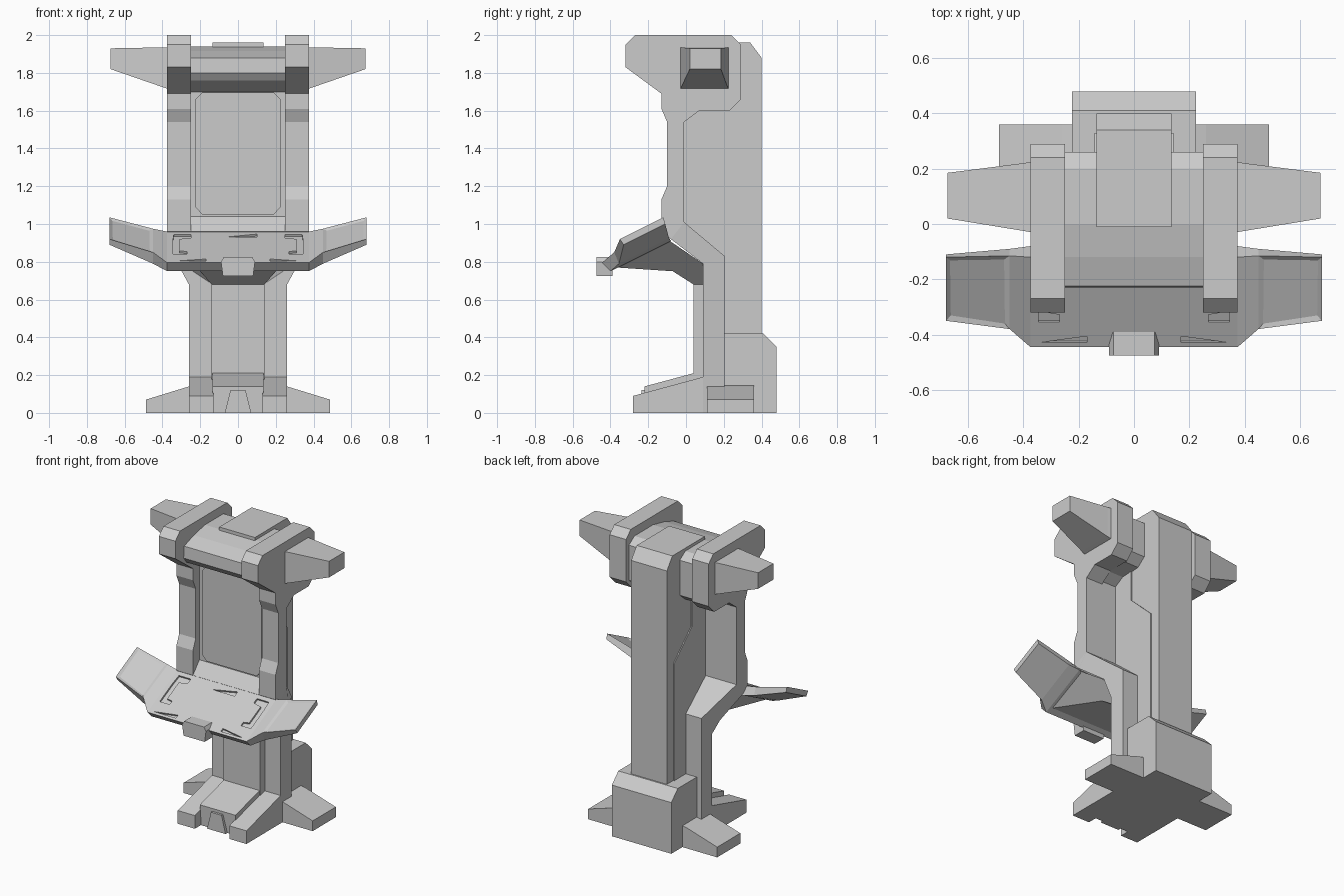
import bpy, bmesh
from mathutils import Vector

if "Cube" in bpy.data.objects:
    bpy.data.objects.remove(bpy.data.objects["Cube"])


def loft(name, rings, mirror=False, inset=None):
    """Skin closed rings of 3D points and cap both ends."""
    bm = bmesh.new()
    vs = [[bm.verts.new(p) for p in r] for r in rings]
    n = len(rings[0])
    for a, b in zip(vs, vs[1:]):
        for i in range(n):
            j = (i + 1) % n
            bm.faces.new((a[i], a[j], b[j], b[i]))
    bm.faces.new(vs[0])
    bm.faces.new(vs[-1])
    bmesh.ops.recalc_face_normals(bm, faces=bm.faces)
    if inset:
        bm.normal_update()
        picked = [f for f in bm.faces if inset(f)]
        bmesh.ops.inset_individual(bm, faces=picked, thickness=0.025, depth=-0.008)
    me = bpy.data.meshes.new(name)
    bm.to_mesh(me)
    bm.free()
    ob = bpy.data.objects.new(name, me)
    bpy.context.collection.objects.link(ob)
    if mirror:
        ob.modifiers.new("Mirror", "MIRROR")
    return ob


def prism(name, pts, x1, x0=None):
    """Side profile (y, z[, half width]); centred, or a mirrored pair from x0 to x1."""
    if x0 is None:
        w = [p[2] if len(p) > 2 else x1 for p in pts]
        return loft(name, [[(s * x, p[0], p[1]) for x, p in zip(w, pts)] for s in (-1, 1)])
    return loft(name, [[(x, p[0], p[1]) for p in pts] for x in (x0, x1)], True)


def quad(x, y0, y1, z0, z1):
    return [(x, y0, z0), (x, y1, z0), (x, y1, z1), (x, y0, z1)]


def front_plate(name, pts, y0, y1):
    return loft(name, [[(x, y, z) for x, z in pts] for y in (y0, y1)])


# Side rails with enlarged heads
prism("side_rail", [(-.27, 2), (.24, 2), (.29, 1.95), (.29, 1.66), (.23, 1.6), (.07, 1.6),
                    (-.01, 1.54), (-.01, 1.01), (-.08, .92), (-.13, .96), (-.13, 1.13), (-.10, 1.2),
                    (-.10, 1.54), (-.13, 1.61), (-.13, 1.69), (-.32, 1.83), (-.32, 1.95)], .375, .25)

# Plate between the rails, and the chamfered screen
prism("centre_plate", [(-.01, 1.75), (-.01, 1.0), (-.08, .92), (-.13, .96), (-.06, 1.04), (-.06, 1.75)], .25)
front_plate("screen", [(-.225, 1.09), (-.19, 1.05), (.19, 1.05), (.225, 1.09),
                       (.225, 1.66), (.19, 1.695), (-.19, 1.695), (-.225, 1.66)], -.07, -.03)

# Roof block between the heads
prism("roof", [(-.06, 1.7), (-.2, 1.76), (-.23, 1.8), (-.225, 1.88), (-.12, 1.915), (0, 1.94), (.2, 1.94),
               (.26, 1.9), (.26, 1.66), (.2, 1.61), (.06, 1.6), (-.01, 1.56)], .25)

# Back spine folding over the roof, slightly wider core beside it
prism("spine", [(-.01, 1.96), (.34, 1.96), (.40, 1.88), (.40, .3), (.15, .3), (.15, .84), (-.03, 1)], .135)
prism("spine_core", [(-.03, 1.8), (.14, 1.8), (.14, 1.4), (.33, 1.22), (.33, .42), (.15, .42),
                     (.15, .84), (-.03, 1)], .142)
prism("spine_base", [(.18, 0), (.48, 0), (.48, .35), (.41, .42), (.18, .42)], .225)

# Lower column sweeping backwards from the rails
prism("column", [(-.13, .96, .375), (-.08, .92, .375), (.09, .79, .32), (.09, .68, .26), (.09, 0, .26),
                 (.205, 0, .26), (.205, .83, .26), (-.01, 1.01, .375)], .26)
prism("column_front", [(.04, .1), (.04, .69), (.12, .75), (.12, .1)], .14)

# Console tray with raised wings
half = [(.375, (-.12, .96), (-.445, .795), (-.40, .75), (-.08, .91)),
        (.45, (-.115, .975), (-.38, .85), (-.355, .79), (-.09, .925)),
        (.68, (-.12, 1.035), (-.35, .92), (-.33, .89), (-.11, 1.0))]
secs = [(-s[0],) + s[1:] for s in reversed(half)] + half
tray = loft("console_tray", [[(s[0], y, z) for y, z in s[1:]] for s in secs],
            inset=lambda f: f.normal.z > .4 and abs(f.calc_center_median().x) > .5)
prism("tray_bracket", [(-.37, .77, .36), (-.1, .92, .37), (.09, .79, .30), (.1, .68, .14),
                       (.04, .68, .14), (-.07, .75, .2)], .3)

# Shallow slots cut into the tray top (x, distance down the slope 0..1)
o, d = Vector((0, -.12, .96)), Vector((0, -.325, -.165))
nrm = Vector((0, -.165, .325)).normalized()


def slot(name, pts):
    c = loft(name, [[o + d * t + Vector((x, 0, 0)) + nrm * h for x, t in pts] for h in (-.012, .03)])
    c.hide_render = True
    c.display_type = "WIRE"
    m = tray.modifiers.new(name, "BOOLEAN")
    m.object = c
    m.solver = "EXACT"


for s in (-1, 1):
    slot("bracket_slot_cutter", [(s * x, t) for x, t in [(.25, .1), (.34, .1), (.345, .3), (.345, .72), (.27, .72),
                                                        (.27, .64), (.31, .62), (.31, .24), (.25, .2)]])
    slot("vent_slot_cutter", [(s * x, t) for x, t in [(.17, .88), (.34, .95), (.17, .95)]])
slot("centre_slot_cutter", [(-.07, .18), (.1, .08), (.1, .18)])

# Front latch of the tray
loft("tray_latch", [[(x, y, z) for x, z in ((-.09, .80), (-.075, .825), (.075, .825), (.09, .80),
                                            (.08, .725), (-.08, .725))]
                    for y in (-.475, -.39)])

# Arms at the top, tapering outwards
loft("arm", [quad(.37, -.03, .225, 1.715, 1.935), quad(.40, -.025, .22, 1.725, 1.935),
             quad(.675, .02, .185, 1.82, 1.93)], True)

# Feet, centre toe and side stabilisers
prism("front_foot", [(-.28, 0), (-.28, .09), (.09, .19), (.15, .19), (.15, 0)], .26, .13)
prism("centre_toe", [(-.215, 0), (-.22, .14), (.04, .21), (.1, .21), (.1, 0)], .135)
front_plate("toe_insert", [(-.07, 0), (-.04, .12), (.04, .12), (.07, 0)], -.235, -.2)
loft("stabiliser", [quad(.2, .11, .36, 0, .15), quad(.26, .11, .36, 0, .14),
                    quad(.488, .11, .36, 0, .07)], True)
